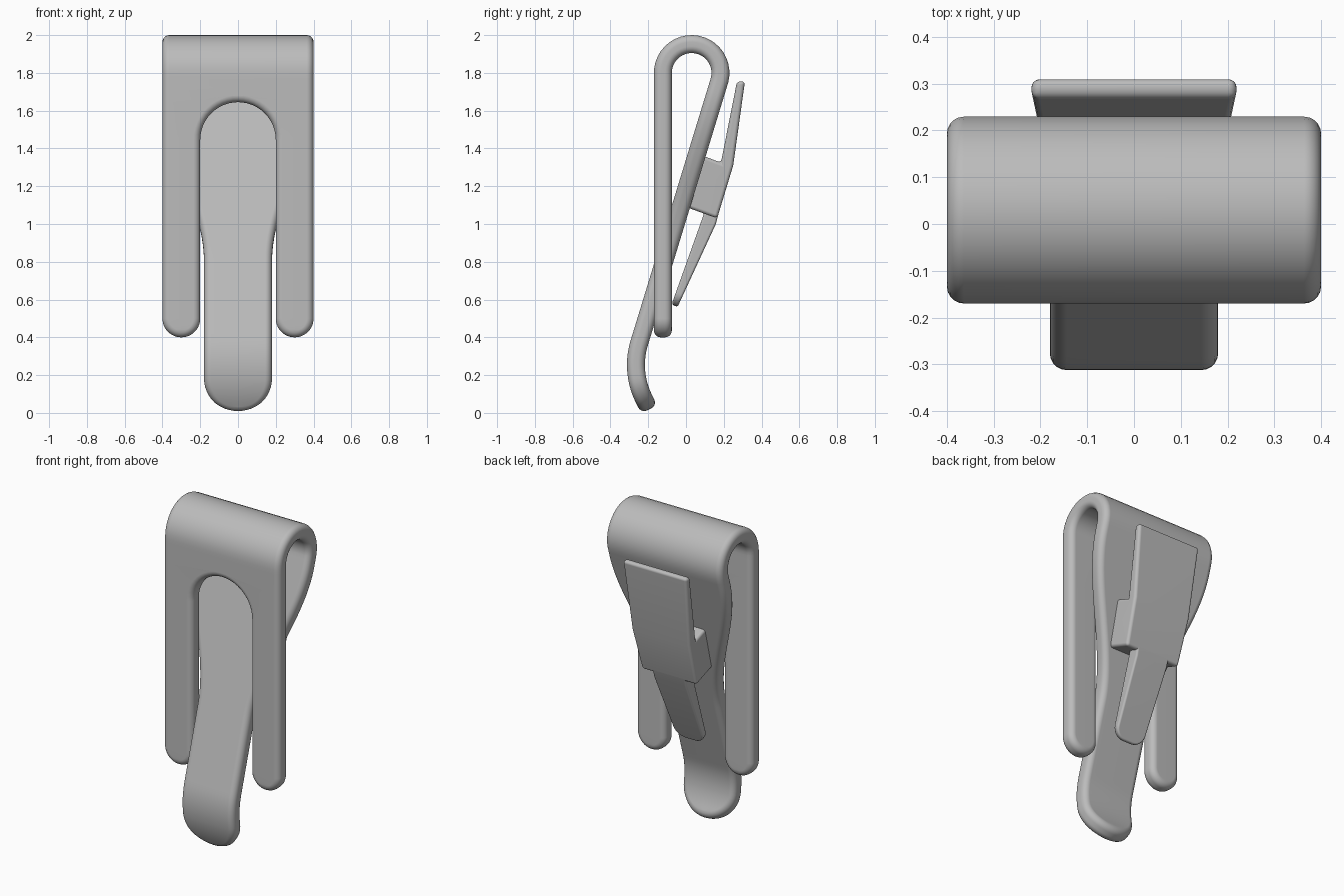
import bpy, bmesh
from math import sin, cos, radians, pi

cube = bpy.data.objects.get("Cube")
if cube:
    bpy.data.objects.remove(cube, do_unlink=True)

metal = bpy.data.materials.new("plain grey")
metal.use_nodes = True
GREY = (0.5, 0.5, 0.5, 1)
metal.diffuse_color = GREY
metal.node_tree.nodes["Principled BSDF"].inputs["Base Color"].default_value = GREY


def finish(name, bm):
    """Turn a bmesh into a smooth shaded object."""
    bmesh.ops.recalc_face_normals(bm, faces=bm.faces)
    mesh = bpy.data.meshes.new(name)
    bm.to_mesh(mesh)
    bm.free()
    mesh.materials.append(metal)
    mesh.shade_smooth()
    obj = bpy.data.objects.new(name, mesh)
    bpy.context.collection.objects.link(obj)
    return obj


# Bent strip: side path as (length, turn) segments, starting at a leg tip
LEAN, BEND, HOOK = radians(17), 0.1525, radians(27)
LEG = 1.4
SEGMENTS = [(LEG, 0), (BEND * (pi + LEAN), pi + LEAN), (1.448, 0),
            (0.4 * (LEAN + HOOK), -LEAN - HOOK), (0.06, 0)]
TOTAL = sum(length for length, turn in SEGMENTS)
LINE_START = LEG + SEGMENTS[1][0]


def bend(s, x, h):
    """Place a point of the flat strip on the bent path."""
    y, z, a = -0.1225, 0.4, 0.0
    for length, turn in SEGMENTS:
        step = min(s, length)
        if turn:
            radius, b = length / turn, a + turn * step / length
            y += radius * (cos(a) - cos(b))
            z += radius * (sin(b) - sin(a))
            a = b
        else:
            y += step * sin(a)
            z += step * cos(a)
        s -= step
        if s <= 0:
            break
    return (x, y - h * cos(a), z + h * sin(a))


def half_width(s):
    """Wide at the fold, narrowing smoothly into the tongue."""
    t = min(1, max(0, (s - LINE_START - 0.055) / 0.94))
    return 0.4 - 0.22 * t * t * (3 - 2 * t)


# Rows give the inner and outer edge of the half strip for an edge inset d
STEPS = 12
ANGLES = [pi / 2 * i / STEPS for i in range(STEPS + 1)]
SLOT, SLOT_R, LEG_R, TONGUE_R = 1.045, 0.2, 0.1, 0.18
END = TOTAL - TONGUE_R


def leg_tip(a, d):
    r = LEG_R - d
    s = LEG_R - r * cos(a)
    return (s, 0.3 - r * sin(a)), (s, 0.3 + r * sin(a))


def slot_arch(a, d):
    r = SLOT_R + d
    return (SLOT + r * sin(a), r * cos(a)), (SLOT + SLOT_R * sin(a), 0.4 - d)


def solid_part(s, d):
    return (s, 0), (s, half_width(s) - d)


def tongue_tip(a, d):
    r = TONGUE_R - d
    s = END + r * sin(a)
    return (s, 0), (s, r * cos(a))


COUNT = 90
rows = [(leg_tip, a) for a in ANGLES] + [(slot_arch, a) for a in ANGLES]
rows += [(solid_part, 1.32 + (END - 1.32) * i / COUNT) for i in range(COUNT)]
rows += [(tongue_tip, a) for a in ANGLES]

# Rounded edge: height and inset of each layer through the thickness
THICK, FILLET, ROUND = 0.0475, 0.036, 5
layers = []
for side in (-1, 1):
    for i in range(ROUND + 1):
        t = pi / 2 * (i / ROUND if side > 0 else i / ROUND - 1)
        layers.append((side * (THICK - FILLET) + FILLET * sin(t), FILLET * (1 - cos(t))))

bm = bmesh.new()
rings = []
for edge, value in rows:
    inner = [bend(*edge(value, d)[0], h) for h, d in layers]
    outer = [bend(*edge(value, d)[1], h) for h, d in reversed(layers)]
    rings.append([bm.verts.new(p) for p in inner + outer])
for low, high in zip(rings, rings[1:]):
    for i in range(len(low)):
        j = (i + 1) % len(low)
        bm.faces.new((low[i], low[j], high[j], high[i]))
bmesh.ops.remove_doubles(bm, verts=bm.verts, dist=0.00002)
middle = [f for f in bm.faces if all(abs(v.co.x) < 0.0001 for v in f.verts)]
bmesh.ops.delete(bm, geom=middle, context="FACES")
strip = finish("bent_clip_strip", bm)
mirror = strip.modifiers.new("mirror", "MIRROR")
mirror.use_clip = True
mirror.merge_threshold = 0.0005
strip.modifiers.new("normals", "WEIGHTED_NORMAL")


def plate(name, profile, width, bevel, round_below=None):
    """Extrude a side profile across x, with a half width set by height."""
    bm = bmesh.new()
    sides = [[bm.verts.new((k * width(z), y, z)) for y, z in profile] for k in (-1, 1)]
    for side in sides:
        bm.faces.new(side)
    for i in range(len(profile)):
        j = (i + 1) % len(profile)
        bm.faces.new((sides[0][i], sides[0][j], sides[1][j], sides[1][i]))
    if round_below:
        corners = [e for e in bm.edges if all(v.co.z < round_below for v in e.verts)
                   and e.verts[0].co.x * e.verts[1].co.x > 0]
        bmesh.ops.bevel(bm, geom=corners, offset=0.07, segments=7, profile=0.5,
                        affect="EDGES")
    obj = finish(name, bm)
    mod = obj.modifiers.new("soft edges", "BEVEL")
    mod.width, mod.segments, mod.limit_method = bevel, 4, "ANGLE"
    mod.angle_limit = radians(35)
    obj.modifiers.new("normals", "WEIGHTED_NORMAL")


# Rear lever: thumb plate with its mounting block, and the narrow arm below
plate("lever_plate_and_block",
      [(0.312, 1.755), (0.25, 1.31), (0.165, 1.03), (0.0, 1.09),
       (0.08, 1.365), (0.185, 1.325), (0.27, 1.755)],
      lambda z: 0.19 + 0.03 * max(0, z - 1.05) / 0.7, 0.018)
plate("lever_arm",
      [(0.21, 1.2), (0.158, 1.0), (-0.045, 0.56), (-0.076, 0.575), (0.09, 1.04), (0.13, 1.2)],
      lambda z: 0.1 + 0.015 * (z - 0.56) / 0.5, 0.012, 0.6)
